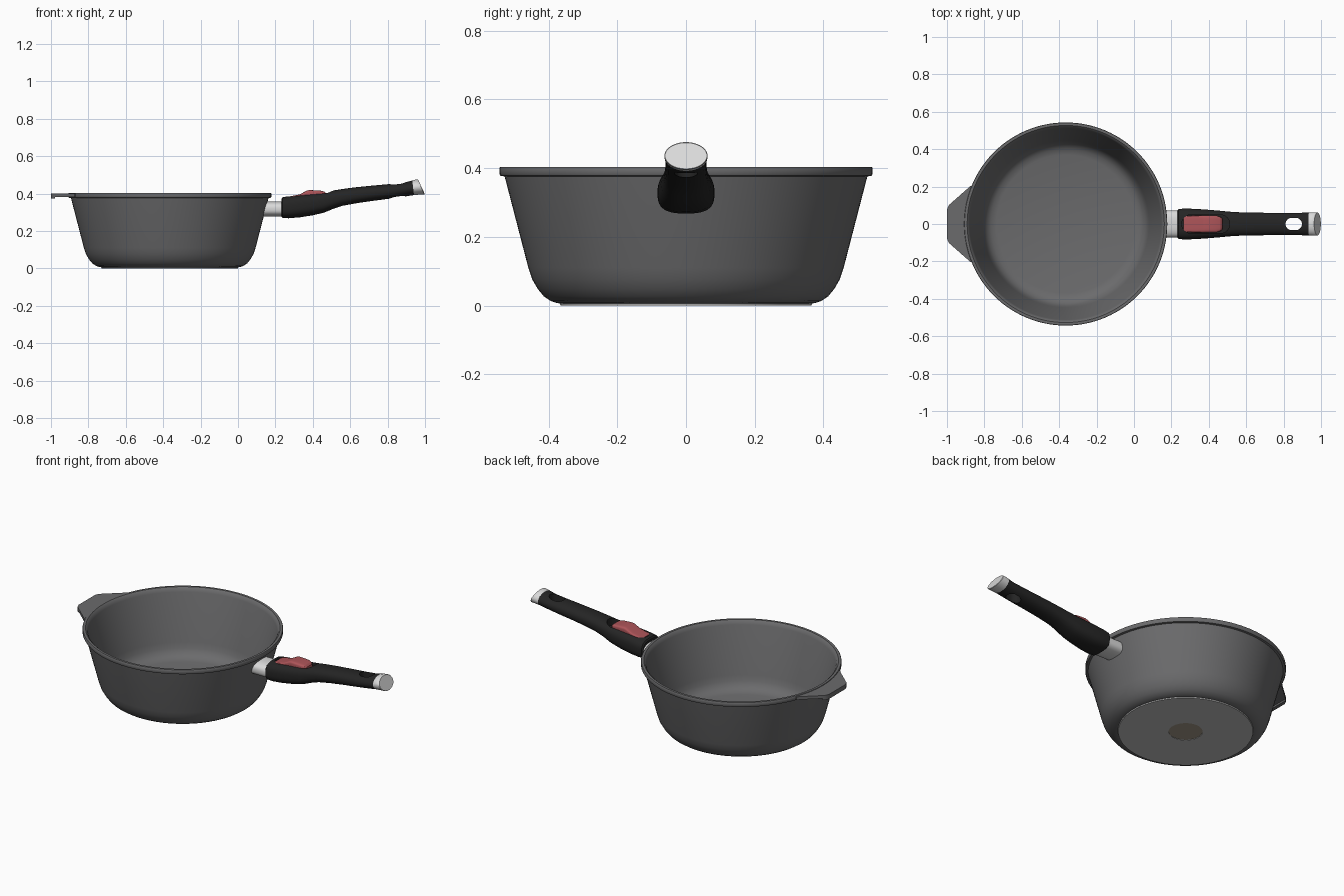
import bpy, bmesh, math

if "Cube" in bpy.data.objects:
    bpy.data.objects.remove(bpy.data.objects["Cube"])

CX = -0.365  # pan axis


def mat(name, rgb):
    m = bpy.data.materials.new(name)
    m.diffuse_color = (*rgb, 1)
    m.use_nodes = True
    m.node_tree.nodes["Principled BSDF"].inputs["Base Color"].default_value = m.diffuse_color
    return m


GREY = mat("pan grey", (0.147, 0.147, 0.151))
BLACK = mat("handle black", (0.018, 0.018, 0.018))
RED = mat("button red", (0.42, 0.09, 0.10))
SILVER = mat("silver", (0.70, 0.70, 0.70))
STEEL = mat("base steel", (0.51, 0.51, 0.51))
BRONZE = mat("medallion bronze", (0.36, 0.32, 0.25))


def finish(name, bm, material, angle=35):
    bmesh.ops.remove_doubles(bm, verts=bm.verts, dist=1e-5)
    bmesh.ops.recalc_face_normals(bm, faces=bm.faces)
    me = bpy.data.meshes.new(name)
    bm.to_mesh(me)
    bm.free()
    ob = bpy.data.objects.new(name, me)
    bpy.context.collection.objects.link(ob)
    me.materials.append(material)
    smooth(ob, angle)
    return ob


def smooth(ob, angle=35):
    bpy.ops.object.select_all(action='DESELECT')
    ob.select_set(True)
    bpy.context.view_layer.objects.active = ob
    bpy.ops.object.shade_smooth_by_angle(angle=math.radians(angle))


def lathe(name, profile, material, steps=112, angle=35):
    bm = bmesh.new()
    vs = [bm.verts.new((r, 0, z)) for r, z in profile]
    es = [bm.edges.new(p) for p in zip(vs, vs[1:])]
    bmesh.ops.spin(bm, geom=vs + es, cent=(0, 0, 0), axis=(0, 0, 1),
                   angle=2 * math.pi, steps=steps)
    bmesh.ops.translate(bm, verts=bm.verts, vec=(CX, 0, 0))
    return finish(name, bm, material, angle)


def loft(name, sections, material, p0=2.3, p1=None, n=40, angle=35):
    """Sections along x: (x, z bottom, z top, half width, shear); p0..p1 is squareness."""
    bm = bmesh.new()
    rings = []
    p1 = p1 or p0
    for k, (x, zb, zt, w, sh) in enumerate(sections):
        e = 2 / (p0 + (p1 - p0) * k / (len(sections) - 1))
        ring = []
        for i in range(n):
            a = 2 * math.pi * (i + 0.5) / n
            c, s = math.cos(a), math.sin(a)
            y = math.copysign(abs(c) ** e, c) * w
            dz = math.copysign(abs(s) ** e, s) * (zt - zb) / 2
            ring.append(bm.verts.new((x + sh * dz, y, (zb + zt) / 2 + dz)))
        rings.append(ring)
    for a, b in zip(rings, rings[1:]):
        for i in range(n):
            j = (i + 1) % n
            bm.faces.new((a[i], a[j], b[j], b[i]))
    bm.faces.new(rings[0])
    bm.faces.new(rings[-1])
    return finish(name, bm, material, angle)


def prism(name, outline, z0, z1, material):
    bm = bmesh.new()
    f = bm.faces.new([bm.verts.new((x, y, z0)) for x, y in outline])
    ext = bmesh.ops.extrude_face_region(bm, geom=[f])["geom"]
    bmesh.ops.translate(bm, vec=(0, 0, z1 - z0),
                        verts=[v for v in ext if isinstance(v, bmesh.types.BMVert)])
    return finish(name, bm, material)


def slot(x0, x1, r, n=12):
    pts = []
    for cx, start in ((x1 - r, -90), (x0 + r, 90)):
        for i in range(n + 1):
            a = math.radians(start + 180 * i / n)
            pts.append((cx + r * math.cos(a), r * math.sin(a)))
    return pts


def cut(ob, outline, z0, z1):
    cutter = prism("cutter", outline, z0, z1, BLACK)
    cutter.hide_render = True
    mod = ob.modifiers.new("cut", 'BOOLEAN')
    mod.operation, mod.solver, mod.object = 'DIFFERENCE', 'EXACT', cutter
    bpy.ops.object.select_all(action='DESELECT')
    ob.select_set(True)
    bpy.context.view_layer.objects.active = ob
    bpy.ops.object.modifier_apply(modifier=mod.name)
    bpy.data.objects.remove(cutter)


# pan body: outer wall, rim, inner wall and floor
lathe("pan_body", [
    (0, 0.006), (0.366, 0.006), (0.378, 0.008), (0.395, 0.014),
    (0.414, 0.027), (0.432, 0.049), (0.448, 0.077), (0.459, 0.11), (0.528, 0.376),
    (0.54, 0.378), (0.543, 0.383), (0.543, 0.401), (0.541, 0.404), (0.527, 0.404),
    (0.518, 0.396), (0.512, 0.38), (0.446, 0.11), (0.437, 0.078),
    (0.422, 0.052), (0.4, 0.036), (0.37, 0.028), (0, 0.026)], GREY)

# steel base ring with the medallion set into its middle
lathe("base_plate", [(0.092, 0.007), (0.092, 0), (0.365, 0), (0.367, 0.007)], STEEL)
lathe("base_medallion", [(0, 0.002), (0.092, 0.002), (0.092, 0.007), (0, 0.007)], BRONZE, 48)

# small grip opposite the handle, with a downward lip at its edge
half = [(-0.875, 0.205), (-0.895, 0.185), (-0.972, 0.117), (-0.99, 0.101), (-1.0, 0.078)]
arc = []
for i in range(13):
    y = -0.195 + 0.39 * i / 12
    arc.append((CX - math.sqrt(0.53 ** 2 - y * y), y))
prism("side_grip", half + [(x, -y) for x, y in reversed(half)] + arc, 0.383, 0.401, GREY)
prism("side_grip_lip", [(-0.978, 0.108), (-0.99, 0.1), (-0.999, 0.078), (-0.999, -0.078),
                        (-0.99, -0.1), (-0.978, -0.108)], 0.373, 0.39, GREY)

# silver bracket joining the handle to the wall
loft("handle_bracket", [(0.143, 0.277, 0.358, 0.072, 0.27),
                        (0.26, 0.277, 0.358, 0.072, 0)], SILVER, 2.6)

# black handle
handle = loft("handle", [
    (0.232, 0.277, 0.372, 0.072, 0), (0.238, 0.27, 0.38, 0.08, 0),
    (0.27, 0.268, 0.387, 0.083, 0), (0.33, 0.273, 0.395, 0.081, 0),
    (0.40, 0.284, 0.403, 0.076, 0), (0.46, 0.298, 0.410, 0.071, 0),
    (0.51, 0.319, 0.417, 0.066, 0), (0.56, 0.335, 0.425, 0.063, 0),
    (0.63, 0.348, 0.434, 0.061, 0), (0.72, 0.361, 0.443, 0.060, 0),
    (0.82, 0.374, 0.452, 0.060, 0), (0.89, 0.384, 0.460, 0.060, 0),
    (0.937, 0.392, 0.470, 0.062, -0.1)], BLACK, 3.0, 2.0)
cut(handle, slot(0.81, 0.898, 0.033), 0.3, 0.55)    # hanging hole
cut(handle, slot(0.255, 0.512, 0.049), 0.372, 0.5)  # button recess
smooth(handle)

# slanted silver end cap
loft("handle_end_cap", [
    (0.936, 0.392, 0.470, 0.062, -0.1), (0.955, 0.394, 0.474, 0.063, -0.25),
    (0.978, 0.396, 0.476, 0.063, -0.47), (0.981, 0.398, 0.474, 0.061, -0.47)],
     SILVER, 2.0)

# red release button with a raised thumb ridge
loft("release_button", [
    (0.264, 0.36, 0.381, 0.036, 0), (0.272, 0.36, 0.384, 0.043, 0),
    (0.33, 0.36, 0.396, 0.045, 0), (0.368, 0.36, 0.416, 0.045, 0),
    (0.38, 0.36, 0.419, 0.045, 0), (0.44, 0.36, 0.416, 0.045, 0),
    (0.462, 0.36, 0.411, 0.038, 0), (0.472, 0.36, 0.402, 0.028, 0)], RED, 6, 6, 32, 20)
